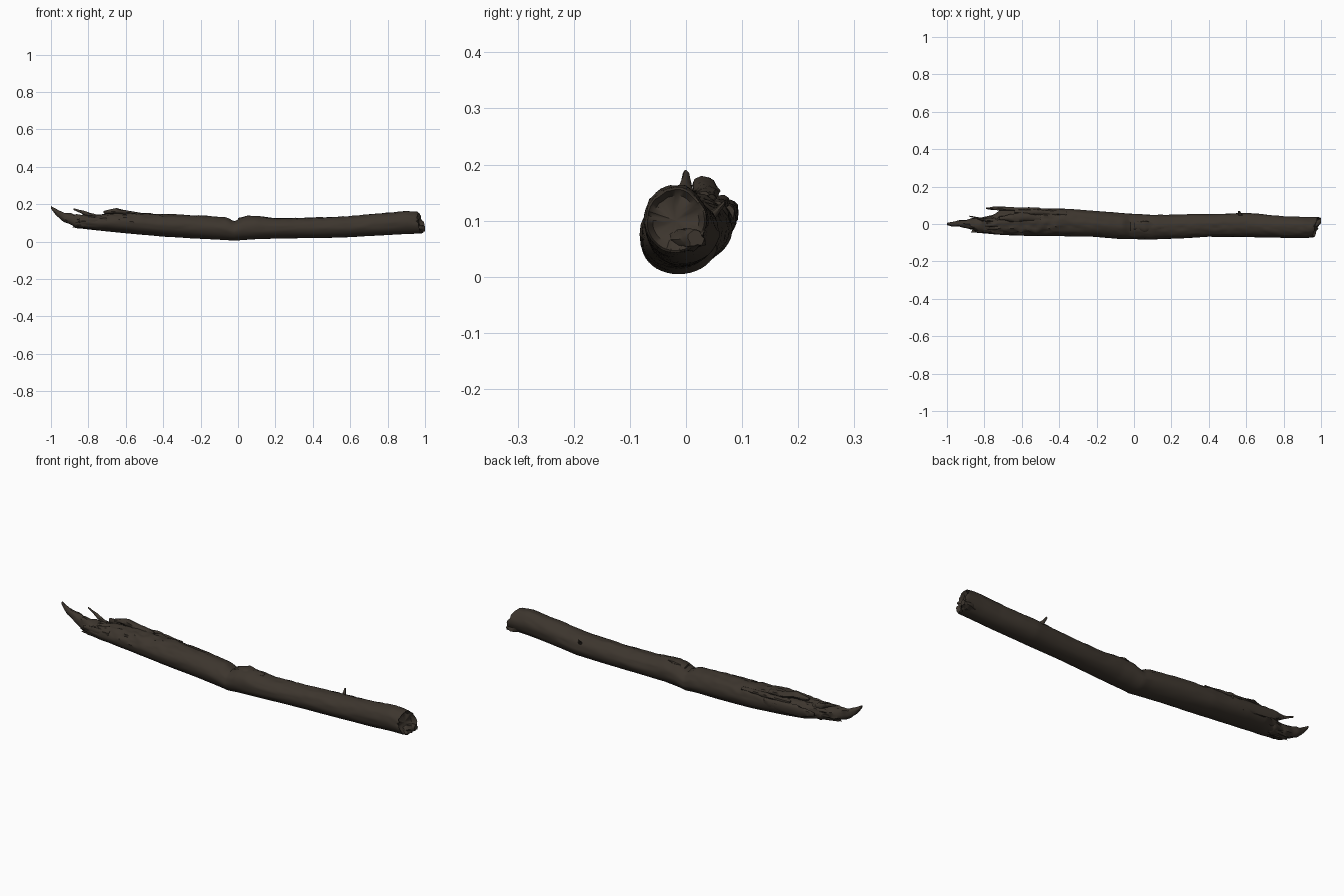
import bpy, bmesh, math
from mathutils import Vector, noise

if "Cube" in bpy.data.objects:
    bpy.data.objects.remove(bpy.data.objects["Cube"])


def material(name, rgb):
    m = bpy.data.materials.new(name)
    m.use_nodes = True
    m.diffuse_color = (*rgb, 1)
    m.node_tree.nodes["Principled BSDF"].inputs["Base Color"].default_value = (*rgb, 1)
    return m


bark = material("dark bark", (0.046, 0.036, 0.027))


def sample(table, x):
    """Interpolate a table of rows sorted by their first value."""
    for a, b in zip(table, table[1:]):
        if x <= b[0]:
            t = (x - a[0]) / (b[0] - a[0])
            return [p + (q - p) * t for p, q in zip(a[1:], b[1:])]
    return table[-1][1:]


def loft(name, rings, angle=45):
    """Skin closed rings of points and cap both ends with a fan."""
    bm = bmesh.new()
    loops = [[bm.verts.new(p) for p in ring] for ring in rings]
    n = len(loops[0])
    for a, b in zip(loops, loops[1:]):
        for i in range(n):
            j = (i + 1) % n
            bm.faces.new((a[i], a[j], b[j], b[i]))
    for loop in (loops[0], loops[-1]):
        mid = bm.verts.new(sum((v.co for v in loop), Vector()) / n)
        for i in range(n):
            bm.faces.new((loop[i], loop[(i + 1) % n], mid))
    bmesh.ops.recalc_face_normals(bm, faces=bm.faces)
    mesh = bpy.data.meshes.new(name)
    bm.to_mesh(mesh)
    bm.free()
    mesh.materials.append(bark)
    ob = bpy.data.objects.new(name, mesh)
    bpy.context.collection.objects.link(ob)
    bpy.ops.object.select_all(action="DESELECT")
    ob.select_set(True)
    bpy.context.view_layer.objects.active = ob
    bpy.ops.object.shade_smooth_by_angle(angle=math.radians(angle))
    return ob


# Outline of the log: x, right side y, left side y, underside z, top z
outline = [
    (-0.84, -0.045, 0.028, 0.075, 0.125), (-0.8, -0.05, 0.038, 0.068, 0.138),
    (-0.75, -0.055, 0.05, 0.06, 0.142), (-0.71, -0.058, 0.078, 0.055, 0.15),
    (-0.6, -0.063, 0.088, 0.044, 0.155), (-0.4, -0.065, 0.084, 0.026, 0.147),
    (-0.2, -0.07, 0.07, 0.014, 0.139), (-0.06, -0.079, 0.058, 0.007, 0.128),
    (-0.02, -0.08, 0.055, 0.004, 0.108), (0.03, -0.083, 0.053, 0.008, 0.132),
    (0.1, -0.085, 0.05, 0.012, 0.137), (0.2, -0.08, 0.05, 0.015, 0.125),
    (0.4, -0.068, 0.053, 0.018, 0.128), (0.6, -0.07, 0.06, 0.023, 0.136),
    (0.8, -0.075, 0.042, 0.034, 0.155), (0.9, -0.076, 0.038, 0.04, 0.164),
    (0.98, -0.074, 0.036, 0.042, 0.158),
]

# Main log with grained bark, a decayed upper left half and a slanted broken end
SIDES, STEPS = 40, 150
rings = []
for s in range(STEPS + 1):
    x = -0.84 + 1.81 * s / STEPS
    y0, y1, z0, z1 = sample(outline, x)
    decay = max(0, min(1, (-x - 0.2) / 0.4))
    end = max(0, (x - 0.9) / 0.07)
    ring = []
    for k in range(SIDES):
        a = math.tau * k / SIDES
        c, d = math.cos(a), math.sin(a)
        grain = noise.noise(Vector((x * 5, c * 2.2, d * 2.2))) * 0.05
        grain += noise.noise(Vector((x * 14, c * 5, d * 5))) * 0.03
        upper = max(0, d) * (0.35 + decay)
        grain += noise.noise(Vector((x * 22, c * 7, d * 7))) * 0.16 * upper
        r = 0.99 + grain * (0.35 if d < -0.3 else 1)
        jag = noise.noise(Vector((c * 4, d * 4, 3))) * 0.012
        shift = end * (c * 0.018 - d * 0.012 + jag)
        if x < -0.72:
            shift += (-0.72 - x) * noise.noise(Vector((c * 4, d * 4, 8))) * 0.7
        ring.append(Vector((x + shift, (y0 + y1) / 2 + c * r * (y1 - y0) / 2,
                            (z0 + z1) / 2 + d * r * (z1 - z0) / 2)))
    rings.append(ring)
# Sunken rough core of the broken end
for f, depth in ((0.93, 0.004), (0.75, -0.008), (0.4, -0.01)):
    mid = sum(rings[STEPS], Vector()) / SIDES
    rings.append([mid + (p - mid) * f + Vector((depth + 0.012 * noise.noise(p * 40 * f), 0, 0))
                  for p in rings[STEPS]])
loft("log", rings)


def splinter(name, path, sides=10):
    """Torn strip of wood along x: points are x, y, z, half width, half height."""
    out = []
    steps = 18
    for s in range(steps + 1):
        t = s / steps * (len(path) - 1)
        i = min(int(t), len(path) - 2)
        x, y, z, w, h = [p + (q - p) * (t - i) for p, q in zip(path[i], path[i + 1])]
        ring = []
        for k in range(sides):
            a = math.tau * k / sides
            c, d = math.cos(a), math.sin(a)
            r = 1 + 0.4 * noise.noise(Vector((x * 25, c * 2, d * 2 + y * 30)))
            ring.append(Vector((x, y + c * w * r, z + d * h * r)))
        out.append(ring)
    return loft(name, out)


# Long curled tongue at the torn end
splinter("torn_tongue", [(-1, 0.0, 0.183, 0.006, 0.007), (-0.97, -0.002, 0.155, 0.012, 0.017),
                         (-0.93, 0.003, 0.13, 0.018, 0.024), (-0.88, 0.0, 0.115, 0.026, 0.032),
                         (-0.82, -0.006, 0.104, 0.04, 0.035), (-0.76, 0, 0.1, 0.04, 0.035)], 16)
# Thin splinters and raised flakes of rotten wood
splinter("thin_splinter", [(-0.88, 0.042, 0.173, 0.003, 0.004), (-0.84, 0.032, 0.16, 0.005, 0.008),
                           (-0.79, 0.022, 0.14, 0.01, 0.014), (-0.74, 0.02, 0.125, 0.012, 0.015)])
splinter("back_splinter", [(-0.79, 0.084, 0.118, 0.004, 0.01), (-0.75, 0.084, 0.115, 0.009, 0.02),
                           (-0.68, 0.08, 0.11, 0.012, 0.026), (-0.5, 0.074, 0.1, 0.012, 0.025)])
splinter("lower_splinter", [(-0.85, -0.04, 0.115, 0.004, 0.008), (-0.8, -0.04, 0.112, 0.01, 0.018),
                            (-0.7, -0.04, 0.11, 0.014, 0.022)])
splinter("top_flake", [(-0.72, 0.03, 0.158, 0.008, 0.006), (-0.65, 0.034, 0.162, 0.02, 0.018),
                       (-0.6, 0.036, 0.152, 0.024, 0.014), (-0.5, 0.03, 0.14, 0.018, 0.012)])
splinter("back_flake", [(-0.64, 0.066, 0.135, 0.01, 0.008), (-0.5, 0.062, 0.132, 0.016, 0.012),
                        (-0.36, 0.055, 0.128, 0.01, 0.008)])
splinter("notch_lip", [(0.0, -0.01, 0.118, 0.02, 0.008), (0.06, -0.012, 0.13, 0.028, 0.01),
                       (0.16, -0.015, 0.122, 0.014, 0.008)])
# Ragged lip under the broken end
splinter("end_lip", [(0.93, -0.01, 0.066, 0.035, 0.022), (0.975, 0.008, 0.066, 0.028, 0.02),
                     (1, 0.018, 0.068, 0.014, 0.014)], 14)
# Short twig stub on the back
stub = []
for s, r in enumerate((0.014, 0.009, 0.007, 0.005)):
    base = Vector((0.57 - 0.003 * s, 0.045 + 0.008 * s, 0.105 + 0.009 * s))
    stub.append([base + Vector((math.cos(math.tau * k / 8) * r, 0,
                                math.sin(math.tau * k / 8) * r)) for k in range(8)])
loft("twig_stub", stub)
